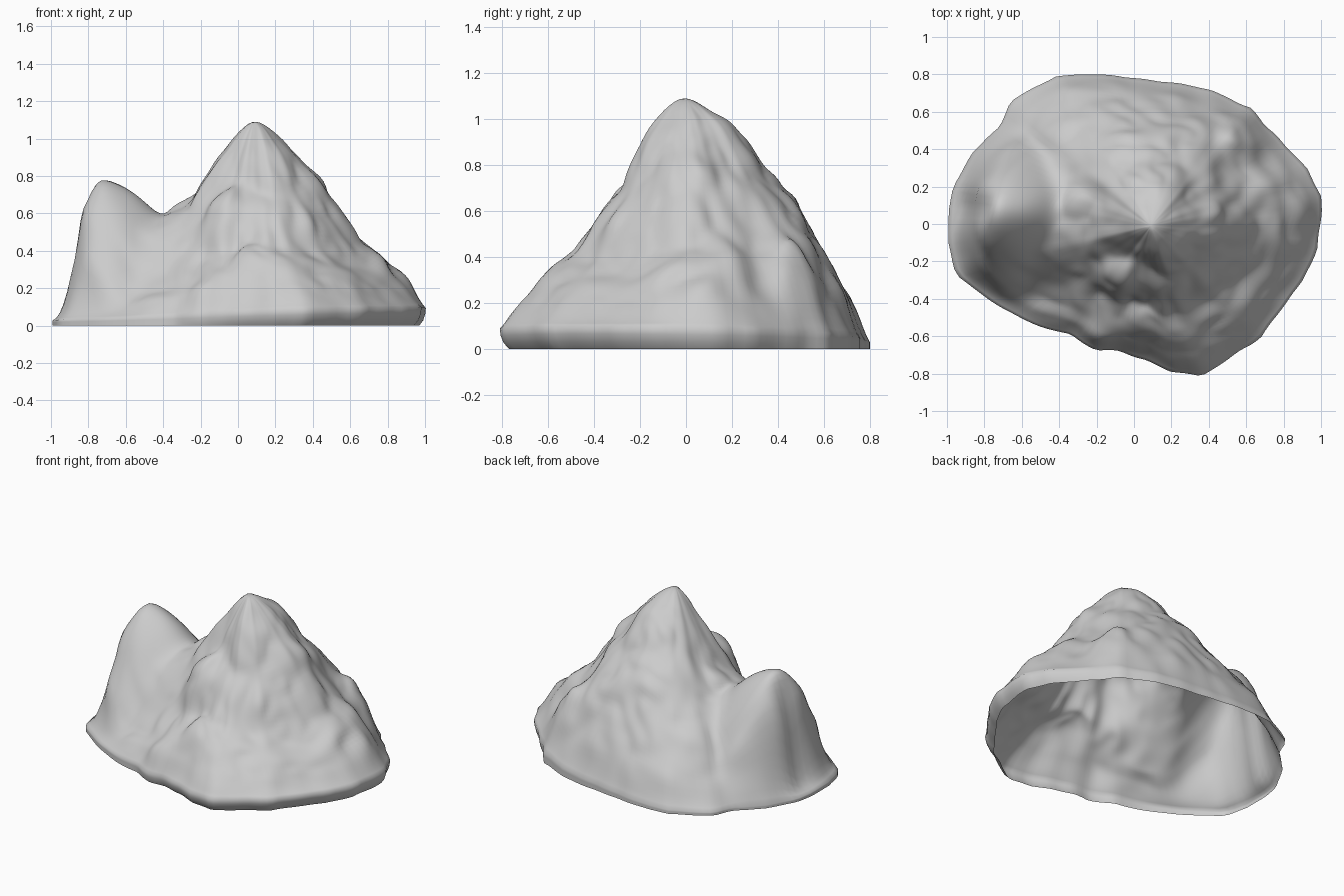
import bpy
import bmesh
import math
from mathutils import Vector, noise

if "Cube" in bpy.data.objects:
    bpy.data.objects.remove(bpy.data.objects["Cube"], do_unlink=True)

SEGMENTS, RINGS = 144, 56
SUMMIT = Vector((0.09, -0.01))
SUMMIT_Z = 1.09
SIDE_PEAK = Vector((-0.73, 0.08))

# Footprint, clockwise seen from above
OUTLINE = [
    (1, .15), (.99, -.12), (.9, -.3), (.77, -.48), (.68, -.6), (.52, -.71),
    (.36, -.81), (.2, -.79), (.05, -.72), (-.1, -.68), (-.2, -.68),
    (-.35, -.59), (-.48, -.55), (-.6, -.51), (-.75, -.42), (-.95, -.27),
    (-1, -.1), (-.97, .2), (-.87, .38), (-.72, .52), (-.66, .65), (-.42, .79),
    (-.28, .81), (0, .78), (.25, .75), (.42, .71), (.62, .62), (.78, .45), (.93, .3)]

# Slope heights at even steps from summit to rim, one row per 30 degrees from +x
STEPS = [0, .15, .3, .45, .6, .75, .9, 1]
SLOPES = [
    (1.0, .86, .69, .47, .37, .21), (1.02, .88, .68, .5, .38, .2),
    (1.03, .94, .76, .61, .46, .22), (1.03, .96, .8, .66, .47, .24),
    (1.02, .89, .73, .57, .39, .2), (.98, .78, .62, .5, .34, .15),
    (.92, .68, .59, .49, .29, .1), (.93, .68, .5, .36, .22, .12),
    (.95, .74, .56, .39, .27, .17), (.98, .75, .58, .43, .35, .2),
    (1.0, .79, .57, .41, .31, .2), (1.0, .84, .61, .42, .28, .17)]

# Reach of the side peak, one value per 45 degrees from +x
REACH = [.53, .43, .33, .21, .135, .25, .36, .42]

# Boulders and ledges: x, y, radius, extra height
BOSSES = [(.6, .51, .12, .1), (-.08, -.29, .1, .08), (.05, -.52, .08, .04)]


def spline(a, b, c, d, f):
    return b + .5 * f * (c - a + f * (2*a - 5*b + 4*c - d + f * (3*(b - c) + d - a)))


def around(values, angle):
    """Smooth interpolation of values spaced evenly round a circle."""
    n = len(values)
    p = (angle / math.tau) % 1 * n
    i = int(p)
    return spline(*(values[(i + k) % n] for k in (-1, 0, 1, 2)), p - i)


def rim_radius(angle):
    """Distance from the summit axis to the footprint edge."""
    ray = Vector((math.cos(angle), math.sin(angle)))
    for a, b in zip(OUTLINE, OUTLINE[1:] + OUTLINE[:1]):
        a, b = Vector(a) - SUMMIT, Vector(b) - SUMMIT
        ca, cb = ray.cross(a), ray.cross(b)
        if ca >= 0 > cb:
            hit = a.lerp(b, ca / (ca - cb))
            if hit.dot(ray) > 0:
                return hit.dot(ray)
    return 1


def rim_height(angle):
    return .06 + .04 * math.cos(angle + .5)


def main_height(angle, t):
    h = [SUMMIT_Z] + [around([r[k] for r in SLOPES], angle) for k in range(6)]
    h.append(rim_height(angle))
    i = max(k for k in range(7) if STEPS[k] <= t)
    f = (t - STEPS[i]) / (STEPS[i + 1] - STEPS[i])
    before = h[i - 1] if i else h[1]
    after = h[i + 2] if i < 6 else h[7] - .05
    return spline(before, h[i], h[i + 1], after, f)


def side_height(p):
    d = p - SIDE_PEAK
    reach = around(REACH, math.atan2(d.y, d.x))
    return .79 - .48 * (d.length / reach) ** 1.6


def boss_height(p):
    return sum(h * math.exp(-((p - Vector((x, y))).length / r) ** 4)
               for x, y, r, h in BOSSES)


def smooth_max(a, b, k=.07):
    h = max(k - abs(a - b), 0) / k
    return max(a, b) + h * h * k / 4


def crag(p):
    """Sharp-valleyed rock relief."""
    big = abs(noise.noise(p * 3.2 + Vector((4, 1, 7))))
    small = abs(noise.noise(p * 7 + Vector((2, 9, 3))))
    return .06 * (big - .2) + .04 * (small - .2)


# Rock shell, open underneath
bm = bmesh.new()
top = bm.verts.new((SUMMIT.x, SUMMIT.y, SUMMIT_Z))
rings = [[] for _ in range(RINGS + 3)]
for s in range(SEGMENTS):
    angle = math.tau * s / SEGMENTS
    ray = Vector((math.cos(angle), math.sin(angle)))
    radius = rim_radius(angle) + .012 * noise.noise((ray * 6).to_3d())
    for r in range(1, RINGS + 1):
        t = r / RINGS
        p = SUMMIT + ray * radius * t
        z = main_height(angle, min(t, .9999))
        fade = min(1, (1 - t) * 7)
        side = side_height(p)
        if side > z - .07:
            z += (smooth_max(z, side) - z) * fade
        z += boss_height(p) * fade
        relief = crag(Vector((p.x, p.y, z * .8))) * fade * min(1, t * 3)
        p = p + ray * relief * .7
        rings[r - 1].append(bm.verts.new((p.x, p.y, z + relief * .5)))
    # Rounded lower lip, tucked under at the front and right
    tuck = max(0, .05 * math.cos(angle + .7))
    for k, (inset, level) in enumerate(((.1, .65), (.4, .3), (1, 0))):
        p = SUMMIT + ray * (radius - tuck * inset)
        rings[RINGS + k].append(bm.verts.new((p.x, p.y, rim_height(angle) * level)))

for s in range(SEGMENTS):
    n = (s + 1) % SEGMENTS
    bm.faces.new((top, rings[0][s], rings[0][n]))
    for inner, outer in zip(rings, rings[1:]):
        bm.faces.new((inner[s], outer[s], outer[n], inner[n]))

# Even out the relief and round the summit a little
body = [top] + [v for ring in rings[:RINGS - 1] for v in ring]
for _ in range(2):
    bmesh.ops.smooth_vert(bm, verts=body, factor=.5,
                          use_axis_x=True, use_axis_y=True, use_axis_z=True)

mesh = bpy.data.meshes.new("rock_mountain")
bm.to_mesh(mesh)
bm.free()
rock = bpy.data.objects.new("rock_mountain", mesh)
bpy.context.collection.objects.link(rock)

# Plain stone colour
stone = bpy.data.materials.new("stone_grey")
stone.use_nodes = True
colour = (.6, .6, .6, 1)
stone.diffuse_color = colour
stone.node_tree.nodes["Principled BSDF"].inputs["Base Color"].default_value = colour
mesh.materials.append(stone)

bpy.context.view_layer.objects.active = rock
rock.select_set(True)
bpy.ops.object.shade_smooth_by_angle(angle=math.radians(80))
